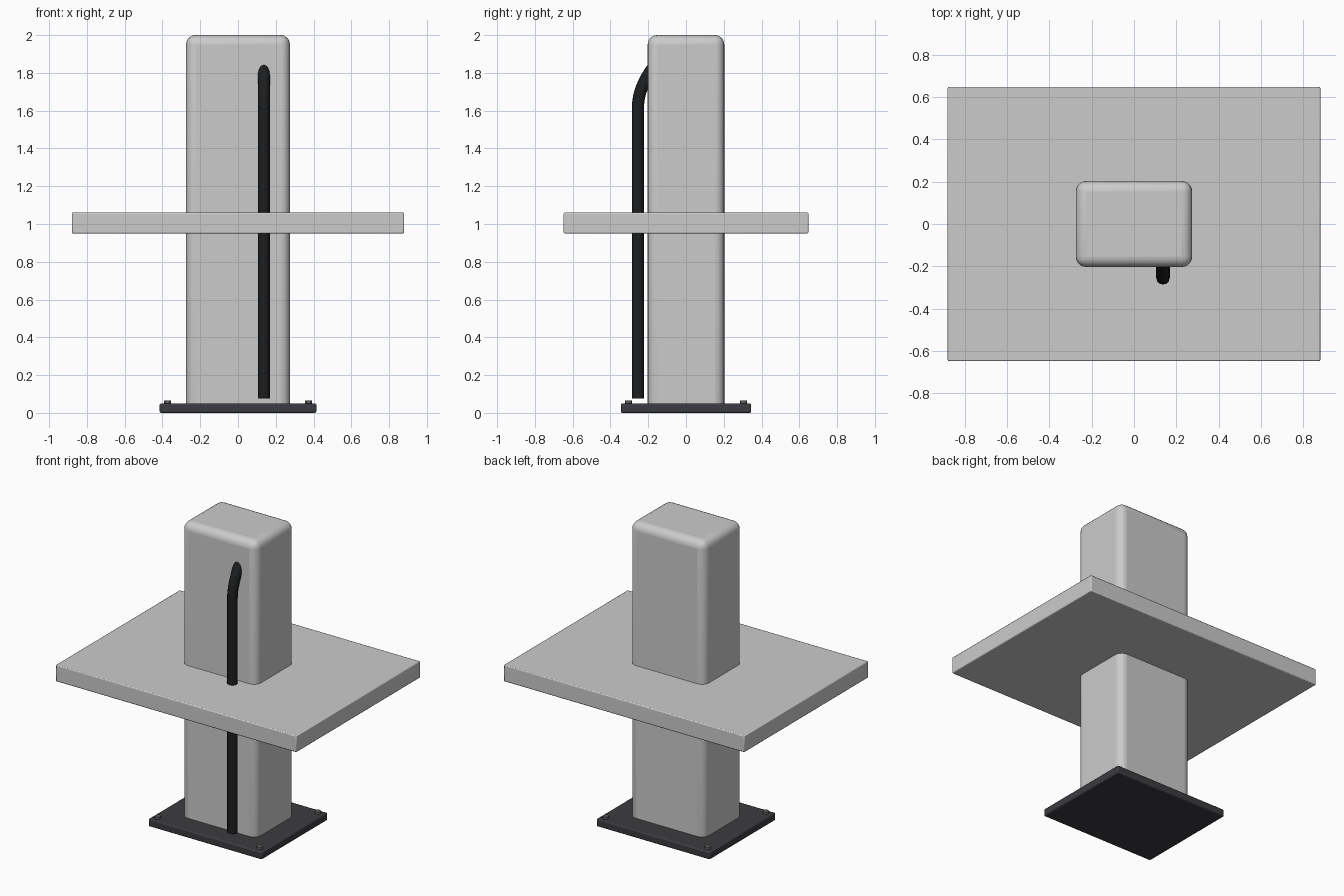
import bpy, math

if "Cube" in bpy.data.objects:
    bpy.data.objects.remove(bpy.data.objects["Cube"])


def material(name, rgb):
    m = bpy.data.materials.new(name)
    m.diffuse_color = (*rgb, 1)
    m.use_nodes = True
    m.node_tree.nodes["Principled BSDF"].inputs["Base Color"].default_value = m.diffuse_color
    return m


charcoal = material("charcoal_metal", (0.045, 0.045, 0.052))
black = material("black_rubber", (0.012, 0.013, 0.014))
steel = material("bolt_steel", (0.12, 0.12, 0.12))


def box(name, sx, sy, z0, z1, bevel, segments, mat=None):
    bpy.ops.mesh.primitive_cube_add(size=1, location=(0, 0, (z0 + z1) / 2))
    ob = bpy.context.object
    ob.name = name
    ob.scale = (sx, sy, z1 - z0)
    bpy.ops.object.transform_apply(location=False, rotation=False, scale=True)
    mod = ob.modifiers.new("bevel", 'BEVEL')
    mod.width = bevel
    mod.segments = segments
    if mat:
        ob.data.materials.append(mat)
    bpy.ops.object.shade_smooth_by_angle(angle=math.radians(40))
    return ob


# Column, the slab it passes through, and the foot plate
box("column", 0.55, 0.406, 0.002, 2.0, 0.05, 5)
box("floor_slab", 1.76, 1.296, 0.95, 1.06, 0.006, 2)
box("base_plate", 0.83, 0.69, 0, 0.05, 0.008, 2, charcoal)

# Anchor bolts in the plate corners
for sx in (-1, 1):
    for sy in (-1, 1):
        bpy.ops.mesh.primitive_cylinder_add(vertices=12, radius=0.019, depth=0.025,
                                            location=(sx * 0.373, sy * 0.304, 0.0525))
        bolt = bpy.context.object
        bolt.name = "anchor_bolt"
        bolt.data.materials.append(steel)
        bpy.ops.object.shade_smooth_by_angle()

# Cable running down the front, bending into the column at the top
curve = bpy.data.curves.new("cable", 'CURVE')
curve.dimensions = '3D'
curve.bevel_depth = 0.032
curve.bevel_resolution = 4
curve.resolution_u = 10
curve.use_fill_caps = True
spline = curve.splines.new('BEZIER')
path = [  # y, z, handle direction (y, z)
    (-0.254, 0.075, 0, 0.3),
    (-0.254, 1.62, 0, 0.09),
    (-0.165, 1.84, 0.04, 0.05),
]
spline.bezier_points.add(len(path) - 1)
for p, (y, z, dy, dz) in zip(spline.bezier_points, path):
    p.handle_left_type = p.handle_right_type = 'FREE'
    p.co = (0.137, y, z)
    p.handle_left = (0.137, y - dy, z - dz)
    p.handle_right = (0.137, y + dy, z + dz)
cable = bpy.data.objects.new("cable", curve)
bpy.context.collection.objects.link(cable)
curve.materials.append(black)
